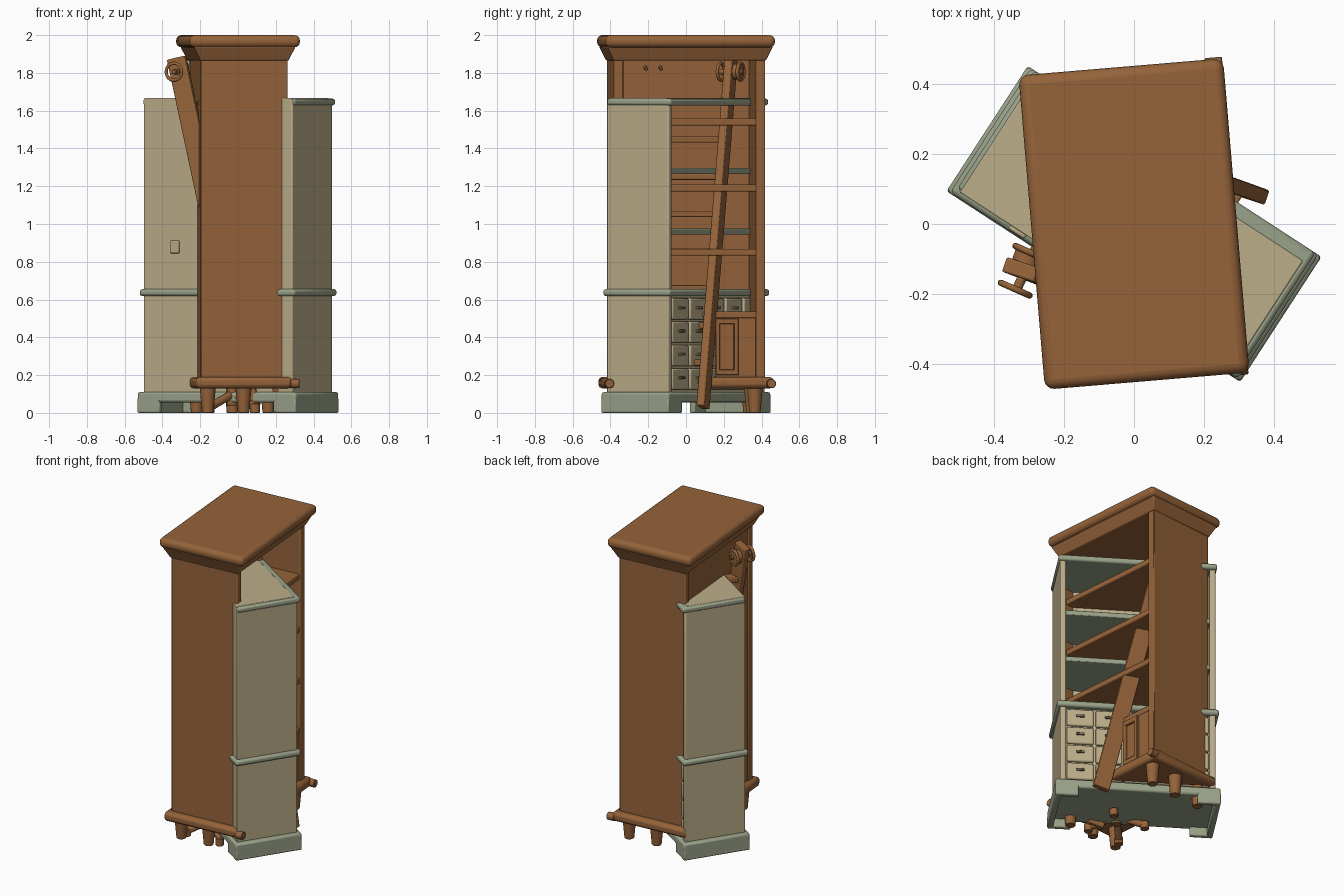
import bpy, bmesh, math
from mathutils import Matrix, Vector

if "Cube" in bpy.data.objects:
    bpy.data.objects.remove(bpy.data.objects["Cube"])

def mat(name, c):
    m = bpy.data.materials.new(name)
    m.diffuse_color = (*c, 1)
    m.use_nodes = True
    m.node_tree.nodes["Principled BSDF"].inputs["Base Color"].default_value = m.diffuse_color
    return m

BROWN = mat("warm_brown", (0.30, 0.125, 0.042))
BEIGE = mat("cream_beige", (0.50, 0.42, 0.25))
GREEN = mat("sage_green", (0.32, 0.36, 0.25))
DARK = mat("drawer_pull_olive", (0.20, 0.17, 0.10))

def finish(name, bm, m, frame, bevel=0.0, seg=2):
    me = bpy.data.meshes.new(name)
    bmesh.ops.recalc_face_normals(bm, faces=bm.faces)
    bm.to_mesh(me)
    bm.free()
    me.materials.append(m)
    o = bpy.data.objects.new(name, me)
    bpy.context.collection.objects.link(o)
    o.matrix_world = frame
    if bevel:
        b = o.modifiers.new("soft_edges", 'BEVEL')
        b.width, b.segments = bevel, seg
    bpy.context.view_layer.objects.active = o
    o.select_set(True)
    bpy.ops.object.shade_smooth_by_angle(angle=math.radians(35))
    o.select_set(False)
    return o

def box(name, x, y, z, m, frame, bevel=0.006, flare=0.0):
    """Box from ranges; flare widens the top."""
    bm = bmesh.new()
    bmesh.ops.create_cube(bm, size=1)
    for v in bm.verts:
        s = v.co.copy()
        v.co = [r[0] + (r[1] - r[0]) * (c + .5) for r, c in zip((x, y, z), s)]
        if s.z > 0:
            v.co.x += flare * (1 if s.x > 0 else -1)
            v.co.y += flare * (1 if s.y > 0 else -1)
    return finish(name, bm, m, frame, bevel)

def along(a, b, side=None):
    """Frame with z from a to b, and y near the side direction."""
    a, b = Vector(a), Vector(b)
    z = (b - a).normalized()
    y = Vector(side or (0.31, 0.95, 0.02))
    y = (y - z * y.dot(z)).normalized()
    x = y.cross(z)
    return Matrix.Translation(a) @ Matrix((x, y, z)).transposed().to_4x4(), (b - a).length

def rod(name, a, b, r, m, frame=Matrix(), r2=None):
    f, l = along(a, b)
    bm = bmesh.new()
    bmesh.ops.create_cone(bm, cap_ends=True, segments=14, radius1=r,
                          radius2=r if r2 is None else r2, depth=l,
                          matrix=Matrix.Translation((0, 0, l / 2)))
    return finish(name, bm, m, frame @ f, 0.003, 1)

def ring(name, c, R, r, m, rot):
    bpy.ops.mesh.primitive_torus_add(major_radius=R, minor_radius=r, major_segments=24,
                                     minor_segments=8, location=c, rotation=rot)
    o = bpy.context.object
    o.name = name
    o.data.materials.append(m)
    bpy.ops.object.shade_smooth_by_angle(angle=math.radians(60))
    o.select_set(False)

A = Matrix.Rotation(math.radians(4.8), 4, 'Z')    # tall brown bookcase, open to +x
B = Matrix.Rotation(math.radians(-33), 4, 'Z')    # painted hutch, open to its local +y

# --- tall brown bookcase ---
box("bookcase_roof", (-.293, .293), (-.45, .45), (1.935, 2.0), BROWN, A, .028).modifiers[0].segments = 4
box("bookcase_cornice", (-.235, .235), (-.405, .405), (1.865, 1.94), BROWN, A, .006, .035)
for s, n in ((-1, "front"), (1, "rear")):
    box("bookcase_side_" + n, (-.23, .23), sorted((s * .352, s * .402)), (.17, 1.88), BROWN, A)
box("bookcase_back", (-.222, -.2), (-.36, .36), (.17, 1.88), BROWN, A, 0)
box("bookcase_base", (-.26, .26), (-.445, .445), (.13, .19), BROWN, A, .02)
for i, z in enumerate((.52, .85, 1.19, 1.54)):
    box(f"bookcase_shelf_{i}", (-.21, .222), (-.36, .36), (z - .018, z + .018), BROWN, A)
# cupboard front below the lowest shelf
box("cupboard_front", (.2, .218), (.14, .36), (.18, .51), BROWN, A)
for i, (y, z) in enumerate((((.14, .16), (.2, .5)), ((.235, .26), (.2, .5)),
                            ((.14, .26), (.2, .23)), ((.14, .26), (.47, .5)))):
    box(f"door_frame_{i}", (.21, .235), y, z, BROWN, A, .004)
for y in (-.35, .35):
    for x in (-.19, 0, .19):
        rod("bookcase_foot", (x, y, .14), (x, y, 0), .043, BROWN, A, .03)
# knobs near the bottom rail
for p in ((.24, -.43, .155), (.24, .43, .155)):
    rod("base_knob", p, (p[0] + .05, p[1], .155), .025, BROWN, A)

# --- pedestal stool with splayed feet underneath ---
rod("pedestal_post", (-.03, -.2, .04), (-.03, -.2, .5), .03, BROWN)
for k in range(4):
    a = math.radians(45 + 90 * k)
    d = Vector((math.cos(a), math.sin(a), 0))
    c = Vector((-.03, -.2, 0))
    rod("pedestal_leg", c + Vector((0, 0, .1)), c + d * .17 + Vector((0, 0, .03)), .022, BROWN)
    rod("pedestal_foot", c + d * .17 + Vector((0, 0, .05)), c + d * .17, .026, BROWN)

# --- leaning ladder ---
rails = {"near": (Vector((.07, -.28, .03)), Vector((-.325, -.13, 1.88))),
         "far": (Vector((.335, .09, .03)), Vector((-.08, .24, 1.88)))}
for n, (a, b) in rails.items():
    f, l = along(a, b)
    box("ladder_rail_" + n, (-.05, .05), (-.022, .022), (0, l), BROWN, f)
for i in range(8):
    t = (.24 + .2 * i) / 1.88
    p, q = [a.lerp(b, t) for a, b in rails.values()]
    f, l = along(p, q, (1, 0, 0))
    box(f"ladder_rung_{i}", (-.016, .016), (-.04, .04), (0, l), BROWN, f)
# hooks at the top of the ladder
for n, (a, b) in rails.items():
    c = a.lerp(b, .96)
    rod("hook_bar_" + n, c + Vector((-.03, -.06, 0)), c + Vector((.03, .07, 0)), .014, BROWN)
    rod("hook_boss_" + n, c + Vector((0, .02, 0)), c + Vector((.015, .06, 0)), .042, BROWN)
    for s in (-.05, .055):
        ring("hook_ring_" + n, c + Vector((s * .4 - .01, s, 0)), .045, .009, BROWN,
             (math.radians(90), 0, math.radians(-24)))
# pegs on the inside of the back panel
for y in (-.2, -.12):
    rod("coat_peg", (-.21, y, 1.83), (-.13, y, 1.82), .01, BROWN, A)

# --- painted hutch ---
X, Y = .47, .195
for s, n in ((-1, "left"), (1, "right")):
    box("hutch_side_" + n, sorted((s * (X - .035), s * X)), (-Y, Y), (.09, 1.655), BEIGE, B, .008)
box("hutch_back", (-X, X), (-Y, -Y + .02), (.09, 1.66), BEIGE, B)
box("hutch_top_rim", (-X - .008, X + .01), (-Y + .004, Y + .018), (1.628, 1.664), GREEN, B, .012)
box("hutch_top_panel", (-X + .004, X - .008), (-Y, Y - .02), (1.64, 1.667), BEIGE, B, .004)
for i, z in enumerate((.96, 1.28)):
    box(f"hutch_shelf_{i}", (-X + .02, X - .02), (-Y + .01, Y - .01), (z - .016, z + .016), GREEN, B)
box("hutch_waist", (-X - .02, X + .02), (-Y - .015, Y + .018), (.618, .656), GREEN, B, .014)
box("hutch_base", (-.5, .5), (-.213, .213), (.055, .11), GREEN, B, .012)
# bracket feet at the four corners
for sx in (-1, 1):
    for sy in (-1, 1):
        box("hutch_foot_long", sorted((sx * .5, sx * .36)), sorted((sy * .213, sy * .18)),
            (0, .08), GREEN, B, .008)
    box("hutch_foot_end", sorted((sx * .5, sx * .465)), (-.213, .213), (0, .08), GREEN, B, .008)
# drawer block: five columns by four rows, each with a pull
box("drawer_carcass", (-X + .03, X - .03), (-Y + .01, Y - .02), (.1, .62), BEIGE, B, 0)
cw, rh = .87 / 5, .495 / 4
for i in range(5):
    for j in range(4):
        x, z = -.435 + cw * i, .118 + rh * j
        box("drawer_front", (x + .007, x + cw - .007), (Y - .03, Y - .002),
            (z + .006, z + rh - .006), BEIGE, B, .008)
        xc, zc = x + cw / 2, z + rh * .55
        box("drawer_pull", (xc - .025, xc + .025), (Y - .004, Y + .012),
            (zc - .007, zc + .007), DARK, B, .004)
# small plates on the back of the hutch
box("back_plate", (-.265, -.21), (-Y - .012, -Y), (.845, .912), BEIGE,
    B @ Matrix.Translation((-.03, 0, 0)), .005)
